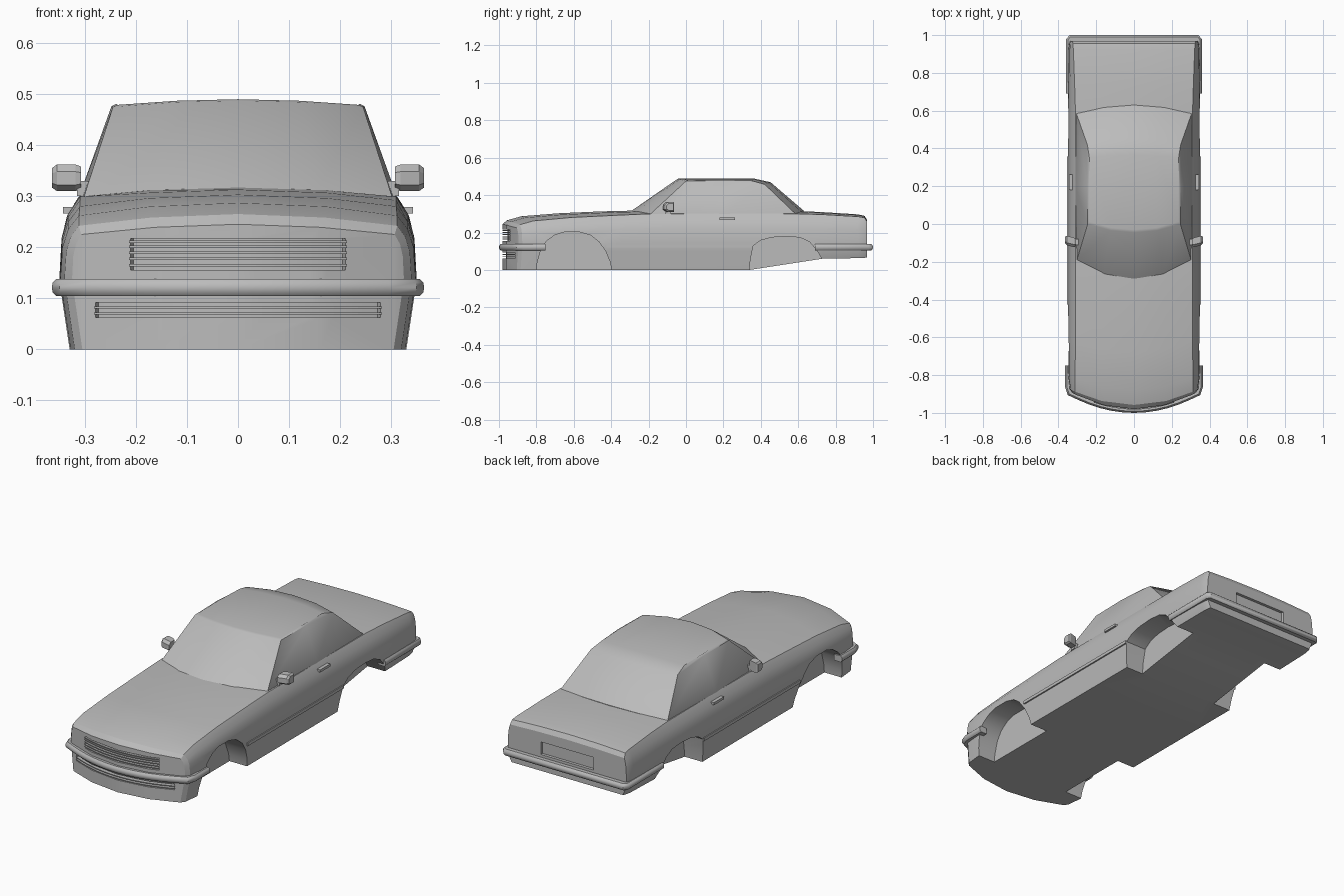
import bpy, bmesh, math
from mathutils import Vector

if "Cube" in bpy.data.objects:
    bpy.data.objects.remove(bpy.data.objects["Cube"])

grey = bpy.data.materials.new("body_grey")
grey.diffuse_color = (0.5, 0.5, 0.5, 1)
grey.use_nodes = True
grey.node_tree.nodes["Principled BSDF"].inputs["Base Color"].default_value = grey.diffuse_color


def make(name, verts, faces, weld=True):
    bm = bmesh.new()
    vs = [bm.verts.new(v) for v in verts]
    for f in faces:
        bm.faces.new([vs[i] for i in f])
    if weld:
        bmesh.ops.remove_doubles(bm, verts=bm.verts, dist=1e-5)
    bmesh.ops.recalc_face_normals(bm, faces=bm.faces)
    me = bpy.data.meshes.new(name)
    bm.to_mesh(me)
    bm.free()
    me.materials.append(grey)
    ob = bpy.data.objects.new(name, me)
    bpy.context.collection.objects.link(ob)
    return ob


def mirrored(name, verts, faces):
    # half model plus its copy across x = 0, welded on the centre line
    n = len(verts)
    both = verts + [(-x, y, z) for x, y, z in verts]
    return make(name, both, faces + [[i + n for i in reversed(f)] for f in faces])


def activate(ob):
    bpy.ops.object.select_all(action='DESELECT')
    ob.select_set(True)
    bpy.context.view_layer.objects.active = ob


def smooth(ob, deg=25):
    activate(ob)
    bpy.ops.object.shade_smooth_by_angle(angle=math.radians(deg))


def cut(ob, cutter):
    cutter.hide_render = True
    m = ob.modifiers.new("cut", 'BOOLEAN')
    m.operation, m.solver, m.object = 'DIFFERENCE', 'EXACT', cutter
    activate(ob)
    bpy.ops.object.modifier_apply(modifier=m.name)
    bpy.data.objects.remove(cutter)


def sweep(name, path, prof):
    # profile of (outward offset, z) carried along a plan path of (x, y)
    p = [Vector(q) for q in path]
    n, k = len(p), len(prof)
    verts = []
    for i in range(n):
        a = (p[i] - p[i - 1]).normalized() if i else (p[1] - p[0]).normalized()
        b = (p[i + 1] - p[i]).normalized() if i < n - 1 else a
        t = (a + b).normalized()
        s = 1 / max(t.dot(a), 0.5)
        verts += [(p[i].x + t.y * d * s, p[i].y - t.x * d * s, z) for d, z in prof]
    faces = [[i * k + j, i * k + (j + 1) % k, (i + 1) * k + (j + 1) % k, (i + 1) * k + j]
             for i in range(n - 1) for j in range(k)]
    faces += [list(range(k)), list(range((n - 1) * k, n * k))]
    return make(name, verts, faces)


def prism(name, prof, x0, x1):
    # (y, z) profile extruded along x, on both sides
    k = len(prof)
    verts = [(x, y, z) for x in (x0, x1) for y, z in prof]
    faces = [[j, (j + 1) % k, k + (j + 1) % k, k + j] for j in range(k)]
    return mirrored(name, verts, faces + [list(range(k)), list(range(k, 2 * k))])


def nose(hw, n=13):
    # curved plan line of the front face
    xs = [-hw + 2 * hw * i / (n - 1) for i in range(n)]
    return [(x, -0.98 + 0.085 * (x / 0.325) ** 2) for x in xs]


def rect(d0, d1, z0, z1):
    return [(d0, z0), (d1, z0), (d1, z1), (d0, z1)]


# Lower body: y, bow, half width, bottom, edge height, centre height, edge inset
stations = [
    (-0.895, 0.085, 0.325, 0.0, 0.225, 0.245, 0.018),
    (-0.875, 0.083, 0.340, 0.0, 0.242, 0.265, 0.028),
    (-0.80, 0.08, 0.348, 0.0, 0.262, 0.287, 0.036),
    (-0.60, 0.08, 0.350, 0.0, 0.280, 0.303, 0.040),
    (-0.35, 0.10, 0.350, 0.0, 0.292, 0.313, 0.040),
    (-0.19, 0.10, 0.350, 0.0, 0.299, 0.317, 0.040),
    (0.10, 0.02, 0.350, 0.0, 0.301, 0.317, 0.040),
    (0.34, 0.0, 0.350, 0.0, 0.301, 0.317, 0.040),
    (0.60, 0.0, 0.350, 0.04, 0.300, 0.315, 0.040),
    (0.73, 0.0, 0.350, 0.06, 0.296, 0.309, 0.036),
    (0.92, 0.0, 0.347, 0.063, 0.285, 0.297, 0.026),
    (0.955, 0.0, 0.343, 0.065, 0.279, 0.289, 0.020),
    (0.968, 0.0, 0.338, 0.066, 0.258, 0.266, 0.012),
]
verts, faces, K = [], [], 10
for y, bow, w, zb, ze, zt, ins in stations:
    h = ze - 0.14
    sec = [(0, zb), (w * .5, zb), (w - .02, zb), (w - .005, .10), (w, .14),
           (w - ins * .12, .14 + h * .5), (w - ins * .42, .14 + h * .78), (w - ins, ze),
           (w * .5, ze + (zt - ze) * .7), (0, zt)]
    verts += [(x, y - bow * (1 - (x / w) ** 2), z) for x, z in sec]
for i in range(len(stations) - 1):
    faces += [[i * K + j, i * K + j + 1, (i + 1) * K + j + 1, (i + 1) * K + j]
              for j in range(K - 1)]
for b in (0, (len(stations) - 1) * K):
    faces += [[b, b + 1, b + 8, b + 9], [b + 1, b + 2, b + 7, b + 8],
              [b + j for j in range(2, 8)]]
body = mirrored("lower_body", verts, faces)

# Wheel arches
front_arch = [(-.80, -.02), (-.795, .04), (-.775, .11), (-.745, .155), (-.70, .187), (-.65, .202),
              (-.57, .202), (-.51, .185), (-.465, .15), (-.43, .10), (-.405, .04), (-.395, -.02)]
rear_arch = [(.337, -.02), (.345, .06), (.36, .13), (.40, .158), (.46, .174), (.54, .179),
             (.61, .173), (.66, .15), (.695, .11), (.73, .055), (.735, -.02)]
cut(body, prism("front_wells", front_arch, 0.23, 0.5))
cut(body, prism("rear_wells", rear_arch, 0.23, 0.5))

# Grille opening, lower intake and rear plate recess
cut(body, sweep("grille_cutter", nose(0.212), rect(-.025, .04, .155, .217)))
cut(body, sweep("intake_cutter", nose(0.28), rect(-.018, .04, .062, .092)))
cut(body, sweep("plate_cutter", [(0.15, 0.968), (-0.15, 0.968)], rect(-.015, .04, .15, .215)))
smooth(body)

for i, z in enumerate((.165, .177, .189, .201, .211)):
    sweep(f"grille_bar_{i + 1}", nose(0.213), rect(-.03, .002, z - .0025, z + .0025))
for i, z in enumerate((.070, .082)):
    sweep(f"intake_bar_{i + 1}", nose(0.281), rect(-.022, .002, z - .002, z + .002))

# Cabin: rings of front centre, front mid, front corner, side, rear corner, rear mid, rear centre
belt = [(0, -.29, .317), (.155, -.265, .312), (.302, -.19, .299), (.311, .2, .301),
        (.305, .585, .30), (.16, .617, .311), (0, .63, .316)]
eaves = [(0, -.045, .487), (.125, -.034, .484), (.245, 0, .475), (.248, .2, .476),
         (.247, .42, .458), (.13, .445, .466), (0, .452, .469)]
roof = [(0, -.03, .490), (.12, -.02, .487), (.236, .012, .479), (.238, .2, .481),
        (.236, .35, .477), (.125, .362, .485), (0, .365, .488)]
rings = [[(x, y, .27) for x, y, z in belt], belt, eaves, roof]
verts = [v for r in rings for v in r]
faces = [[r * 7 + j, r * 7 + j + 1, r * 7 + j + 8, r * 7 + j + 7]
         for r in range(3) for j in range(6)]
faces += [[21, 22, 26, 27], [22, 23, 24, 25, 26], [0, 1, 5, 6], [1, 2, 3, 4, 5]]
smooth(mirrored("cabin", verts, faces), 30)

# Bumpers
bar = [(-.03, .106), (.006, .104), (.013, .111), (.015, .121), (.013, .131), (.006, .138), (-.03, .136)]
half = [(-.350, -.75), (-.350, -.86), (-.338, -.895)]
mid = [(x, y - .005) for x, y in nose(0.29, 11)]
smooth(sweep("front_bumper", half + mid + [(-x, y) for x, y in reversed(half)], bar), 40)
half = [(.344, .69), (.344, .973), (.334, .985)]
smooth(sweep("rear_bumper", half + [(-x, y) for x, y in reversed(half)], bar), 40)

# Side trim strips and door handles
prism("side_trim", [(-.425, .121), (.357, .121), (.357, .137), (-.425, .137)], .34, .355)
prism("door_handles", [(.18, .266), (.262, .266), (.262, .279), (.18, .279)], .325, .343)

# Mirrors: tapered housing on a short stem
shell = []
for x, s in ((.308, .85), (.318, 1), (.355, 1), (.364, .75)):
    shell += [(x, -.088 + dy * s - (x - .335) * -.25, .336 + dz * s)
              for dy, dz in ((-.03, -.014), (-.012, -.026), (.02, -.026), (.02, .026), (-.016, .026), (-.03, .012))]
faces = [[i * 6 + j, i * 6 + (j + 1) % 6, i * 6 + 6 + (j + 1) % 6, i * 6 + 6 + j]
         for i in range(3) for j in range(6)]
mirrored("door_mirrors", shell, faces + [list(range(6)), list(range(18, 24))])
prism("mirror_stems", [(-.11, .30), (-.08, .30), (-.08, .33), (-.11, .33)], .285, .315)
